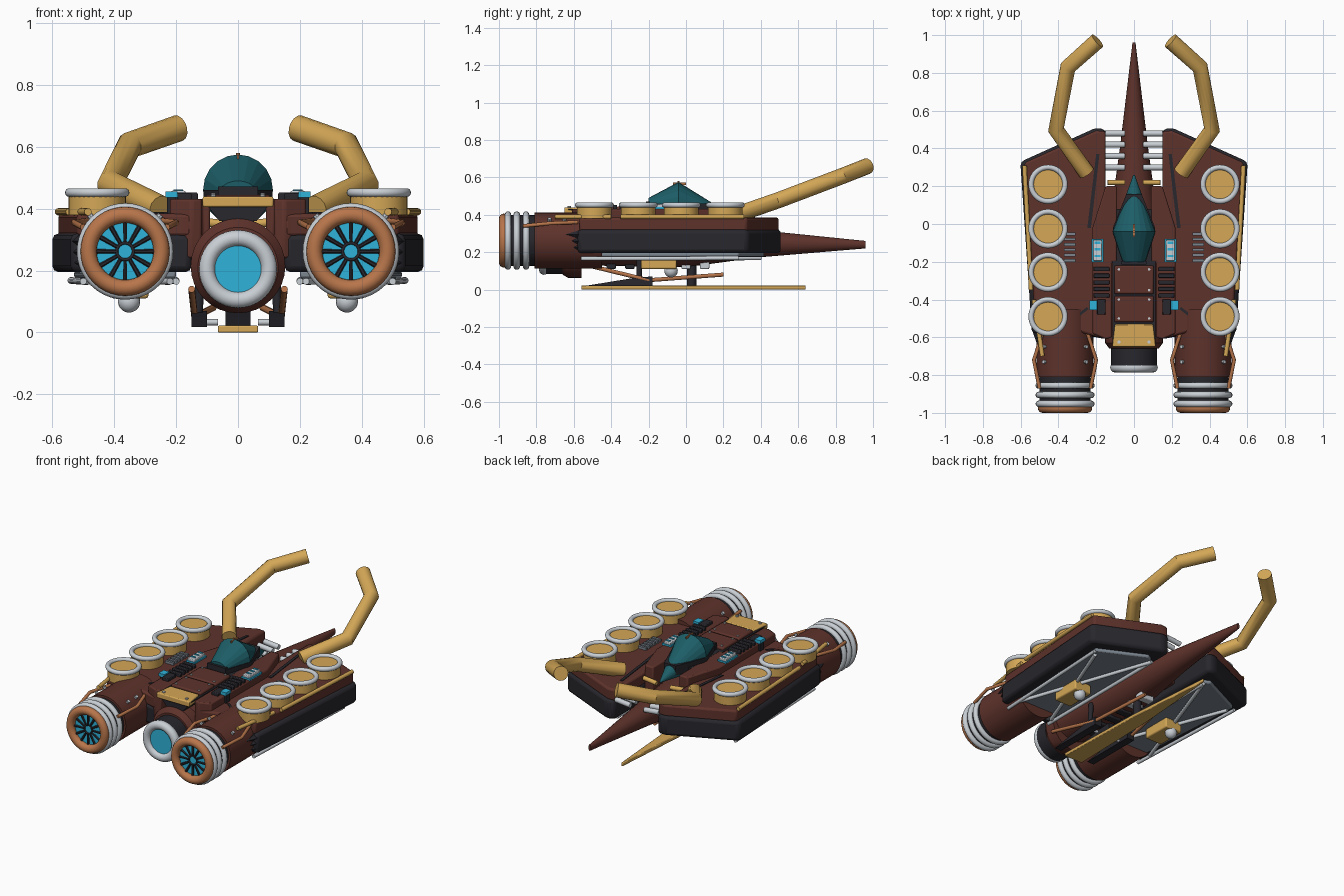
import bpy, bmesh
from math import pi, sin, cos, radians
from mathutils import Vector

if "Cube" in bpy.data.objects:
    bpy.data.objects.remove(bpy.data.objects["Cube"])


def material(name, rgb):
    m = bpy.data.materials.new(name)
    m.use_nodes = True
    m.diffuse_color = (*rgb, 1)
    m.node_tree.nodes["Principled BSDF"].inputs["Base Color"].default_value = (*rgb, 1)
    return m


BROWN = material("red_brown", (.112, .032, .024))
DARK = material("charcoal", (.02, .02, .026))
GREY = material("light_grey", (.58, .62, .66))
GOLD = material("gold", (.66, .39, .095))
COPPER = material("copper", (.48, .18, .07))
CYAN = material("cyan", (.028, .45, .7))
TEAL = material("teal_glass", (.012, .11, .135))
SLATE = material("slate", (.2, .235, .275))


def finish(ob, name, mat, bevel=0, smooth=True):
    ob.name = name
    ob.data.materials.clear()
    ob.data.materials.append(mat)
    if smooth:
        bpy.ops.object.select_all(action='DESELECT')
        ob.select_set(True)
        bpy.context.view_layer.objects.active = ob
        bpy.ops.object.shade_smooth_by_angle(angle=radians(32))
    if bevel:
        b = ob.modifiers.new("bevel", 'BEVEL')
        b.width, b.segments = bevel, 2
    return ob


def from_bmesh(bm, name, mat, bevel=0, smooth=True):
    bmesh.ops.recalc_face_normals(bm, faces=bm.faces)
    me = bpy.data.meshes.new(name)
    bm.to_mesh(me)
    bm.free()
    ob = bpy.data.objects.new(name, me)
    bpy.context.collection.objects.link(ob)
    return finish(ob, name, mat, bevel, smooth)


PLACE = {'x': lambda a, b, h: (h, a, b), 'y': lambda a, b, h: (a, h, b), 'z': lambda a, b, h: (a, b, h)}


def prism(name, mat, pts, lo, hi, s=1, axis='z', bevel=0):
    """Extrude an outline along an axis; s = -1 mirrors it in x."""
    bm = bmesh.new()
    put = PLACE[axis]
    f = bm.faces.new([bm.verts.new(put(a, b, lo)) for a, b in pts])
    new = bmesh.ops.extrude_face_region(bm, geom=[f])["geom"]
    bmesh.ops.translate(bm, vec=put(0, 0, hi - lo), verts=[v for v in new if isinstance(v, bmesh.types.BMVert)])
    bmesh.ops.scale(bm, vec=(s, 1, 1), verts=bm.verts)
    return from_bmesh(bm, name, mat, bevel)


def box(name, mat, x, y, z, s=1, bevel=0):
    pts = [(x[0], y[0]), (x[1], y[0]), (x[1], y[1]), (x[0], y[1])]
    return prism(name, mat, pts, z[0], z[1], s, bevel=bevel)


def rod(name, mat, p, q, r, sides=24, r2=None, s=1):
    p, q = Vector((s * p[0], *p[1:])), Vector((s * q[0], *q[1:]))
    d = q - p
    bpy.ops.mesh.primitive_cone_add(vertices=sides, radius1=r, radius2=r if r2 is None else r2,
                                    depth=d.length, location=(p + q) / 2,
                                    rotation=d.to_track_quat('Z', 'Y').to_euler())
    return finish(bpy.context.object, name, mat)


def ring(name, mat, loc, major, minor, along_y=True, s=1):
    bpy.ops.mesh.primitive_torus_add(major_segments=40, minor_segments=16, major_radius=major,
                                     minor_radius=minor, location=(s * loc[0], *loc[1:]),
                                     rotation=(pi / 2 if along_y else 0, 0, 0))
    return finish(bpy.context.object, name, mat)


def tube(name, mat, pts, r, s=1):
    cu = bpy.data.curves.new(name, 'CURVE')
    cu.dimensions = '3D'
    cu.bevel_depth, cu.bevel_resolution, cu.use_fill_caps = r, 5, True
    sp = cu.splines.new('POLY')
    sp.points.add(len(pts) - 1)
    for pt, (x, y, z) in zip(sp.points, pts):
        pt.co = (s * x, y, z, 1)
    ob = bpy.data.objects.new(name, cu)
    bpy.context.collection.objects.link(ob)
    bpy.ops.object.select_all(action='DESELECT')
    ob.select_set(True)
    bpy.context.view_layer.objects.active = ob
    bpy.ops.object.convert(target='MESH')
    return finish(bpy.context.object, name, mat)


def loft(name, mat, sections, sides, smooth=True):
    """Skin elliptical sections (y, centre z, radius x, radius z)."""
    bm = bmesh.new()
    rows = [[bm.verts.new((rx * sin(2 * pi * i / sides), y, z + rz * cos(2 * pi * i / sides)))
             for i in range(sides)] for y, z, rx, rz in sections]
    for a, b in zip(rows, rows[1:]):
        for i in range(sides):
            j = (i + 1) % sides
            bm.faces.new((a[i], a[j], b[j], b[i]))
    bm.faces.new(rows[0])
    bm.faces.new(rows[-1])
    return from_bmesh(bm, name, mat, 0, smooth)


# Central fuselage, spike nose and canopy
loft("thruster_collar", BROWN, [(-.66, .21, .13, .13), (-.63, .215, .153, .153), (-.56, .215, .153, .153)], 32)
loft("fuselage", BROWN, [(-.6, .245, .135, .115), (0, .235, .13, .115),
                         (.4, .245, .075, .072), (.96, .24, .008, .02)], 24)
loft("canopy", TEAL, [(-.2, .45, .06, .04), (-.04, .46, .113, .115), (.26, .385, .004, .004)],
     20, smooth=False)
prism("canopy_base", DARK, [(-.062, -.2), (.062, -.2), (.112, -.05), (.112, -.02), (.04, .16), (-.04, .16),
                            (-.112, -.02), (-.112, -.05)], .4, .46)
box("canopy_sill", DARK, (-.065, .065), (-.215, -.195), (.42, .472))
rod("canopy_pin", COPPER, (0, -.04, .55), (0, -.04, .58), .006, 8)
box("canopy_ridge", COPPER, (-.004, .004), (-.07, .0), (.56, .572))
prism("spine_trough", DARK, [(-.115, .43), (.115, .43), (.06, .36), (-.06, .36)], -.63, .08, axis='y')
for y0, y1 in ((-.52, -.38), (-.37, -.22)):
    box("spine_panel", BROWN, (-.104, .104), (y0, y1), (.42, .445), bevel=.008)
    for x in (-.08, .08):
        for y in (y0 + .02, y1 - .02):
            rod("panel_bolt", GREY, (x, y, .44), (x, y, .45), .007, 8)
prism("rear_plate", GOLD, [(-.115, -.65), (.115, -.65), (.1, -.53), (-.1, -.53)], .405, .44, bevel=.006)
for x in (-.08, .08):
    rod("plate_bolt", GREY, (x, -.625, .435), (x, -.625, .446), .009, 8)

# Central thruster
rod("centre_thruster", DARK, (0, -.76, .205), (0, -.6, .205), .123, 32)
ring("centre_thruster_ring", GREY, (0, -.76, .205), .1, .026)
rod("centre_thruster_glow", CYAN, (0, -.766, .205), (0, -.75, .205), .085, 32)

# Landing skid below the fuselage
prism("skid", GOLD, [(-.065, -.56), (.065, -.56), (.05, .05), (.005, .64), (-.005, .64), (-.05, .05)],
      0, .022, bevel=.004)
WEDGE = [(-.55, .018), (-.18, .018), (-.18, .07), (-.26, .065)]
prism("skid_mount", DARK, WEDGE, -.04, .04, axis='x')
rod("skid_post", DARK, (0, .03, .02), (0, .03, .14), .025, 12)
for y in (-.4, -.3, -.2, -.1, 0, .1):
    box("keel_block", GREY if y > -.05 else DARK, (-.05, .05), (y - .025, y + .025), (.11, .15), bevel=.006)

HULL = [(.15, .5), (.2, .51), (.6, .33), (.6, .3), (.54, -.58), (.3, -.58), (.15, -.61)]
DECK = [(.15, .49), (.2, .495), (.58, .325), (.58, .29), (.52, -.57), (.3, -.57), (.15, -.61)]
BELLY = [(.2, .4), (.24, .42), (.53, .28), (.48, -.5), (.3, -.54), (.2, -.54)]
SHOULDER = [(.116, -.6), (.15, -.61), (.22, -.58), (.22, -.02), (.15, .2), (.09, .2), (.09, -.2), (.116, -.2)]
for s in (1, -1):
    side = "left_" if s == 1 else "right_"

    # Wing hull, deck and belly
    prism(side + "hull", DARK, HULL, .195, .32, s, bevel=.02)
    for z, y in ((.225, -.6), (.26, -.62), (.295, -.645)):
        rod(side + "hull_tooth", DARK, (.515, -.56, z), (.51, y, z), .025, 4, r2=0, s=s)
    prism(side + "deck", BROWN, DECK, .31, .385, s, bevel=.012)
    prism(side + "belly", SLATE, BELLY, .175, .2, s, bevel=.008)
    for p, q in (((.2, .4), (.5, -.45)), ((.51, .25), (.22, -.5)), ((.54, .28), (.5, -.56)), ((.2, .4), (.2, -.55))):
        rod(side + "belly_strut", GREY, (*p, .168), (*q, .165), .011, 12, s=s)
    box(side + "belly_box", GOLD, (.29, .41), (-.24, -.05), (.11, .175), s, bevel=.008)
    bpy.ops.mesh.primitive_uv_sphere_add(segments=16, ring_count=10, radius=.036,
                                         location=(s * .352, -.08, .1))
    finish(bpy.context.object, side + "belly_lamp", GREY)

    # Raised inner deck and its fittings
    prism(side + "shoulder", BROWN, SHOULDER, .24, .432, s, bevel=.008)
    box(side + "console_frame", CYAN, (.162, .224), (-.2, -.08), (.43, .442), s)
    box(side + "console", GREY, (.17, .216), (-.195, -.085), (.42, .458), s, bevel=.004)
    for i in range(3):
        y = -.175 + i * .035
        box(side + "console_light", CYAN, (.178, .208), (y, y + .012), (.455, .462), s)
    for i in range(5):
        y = -.39 + i * .035
        box(side + "vent_bar", DARK, (.13, .215), (y, y + .022), (.42, .452), s, bevel=.004)
    box(side + "marker_light", CYAN, (.195, .235), (-.455, -.405), (.436, .455), s)
    box(side + "marker_mount", DARK, (.2, .23), (-.45, -.41), (.38, .437), s)
    box(side + "marker_base", DARK, (.15, .195), (-.48, -.4), (.42, .45), s, bevel=.004)
    for i in range(6):
        y = -.2 + i * .028
        box(side + "louver", SLATE, (.31, .37), (y, y + .015), (.38, .4), s)
    prism(side + "deck_groove", DARK, [(.183, .37), (.2, .37), (.247, -.02), (.228, -.02)], .38, .389, s)
    prism(side + "rear_groove", DARK, [(.24, -.45), (.25, -.44), (.34, -.51), (.33, -.52)], .38, .389, s)
    for i in range(4):
        y = .3 + i * .06
        rod(side + "nose_rung", GREY, (.05, y, .31), (.152, y, .32), .016, 12, s=s)
    rod(side + "gold_rung", GOLD, (.05, .22, .35), (.14, .22, .36), .014, 12, s=s)

    # Four round lift drums
    for y in (.21, -.025, -.255, -.49):
        rod(side + "lift_drum", GOLD, (.455, y, .38), (.455, y, .452), .093, 32, s=s)
        ring(side + "lift_drum_ring", GREY, (.455, y, .452), .09, .014, False, s)

    # Edge rails and horns
    rod(side + "edge_rail", GOLD, (.58, .31, .39), (.545, -.35, .39), .012, 12, s=s)
    rod(side + "rear_rail", GOLD, (.53, -.4, .39), (.485, -.7, .39), .012, 12, s=s)
    tube(side + "horn", GOLD, [(.25, .27, .4), (.413, .5, .48), (.35, .83, .605), (.193, .97, .66)], .043, s)

    # Engine nacelle with stacked rings and fan
    ex, ez = .365, .262
    rod(side + "nacelle", BROWN, (ex, -.81, ez), (ex, -.45, ez), .15, 32, s=s)
    rod(side + "nacelle_core", DARK, (ex, -.96, ez), (ex, -.78, ez), .136, 32, s=s)
    for y in (-.855, -.905, -.952):
        ring(side + "nacelle_ring", GREY, (ex, y, ez), .139, .017, s=s)
    ring(side + "nacelle_lip", COPPER, (ex, -.974, ez), .118, .026, s=s)
    rod(side + "fan_glow", CYAN, (ex, -.968, ez), (ex, -.95, ez), .105, 32, s=s)
    for i in range(12):
        a = i * pi / 6
        rod(side + "fan_blade", DARK, (ex + .03 * cos(a), -.972, ez + .03 * sin(a)),
            (ex + .1 * cos(a), -.972, ez + .1 * sin(a)), .006, 6, r2=.008, s=s)
    ring(side + "fan_hub_ring", DARK, (ex, -.97, ez), .027, .005, s=s)
    for i in (1, -1):
        tube(side + "nacelle_pipe", COPPER, [(ex + i * .12, -.58, .36), (ex + i * .165, -.72, .355),
                                             (ex + i * .135, -.87, .34)], .01, s)
        for y in (-.65, -.73):
            rod(side + "nacelle_bolt", GREY, (ex + i * .1, y, .36), (ex + i * .115, y, .38), .01, 8, s=s)

    # Landing struts and pads
    tube(side + "landing_strut", COPPER, [(.15, -.57, .14), (.14, -.2, .05), (.08, .2, .08)], .011, s)
    prism(side + "landing_pad", DARK, WEDGE, .1, .15, s, axis='x')
    rod(side + "landing_pin", GREY, (.065, -.26, .033), (.11, -.26, .033), .01, 12, s=s)
    rod(side + "landing_brace", DARK, (.13, -.25, .05), (.12, -.25, .2), .015, 12, s=s)
